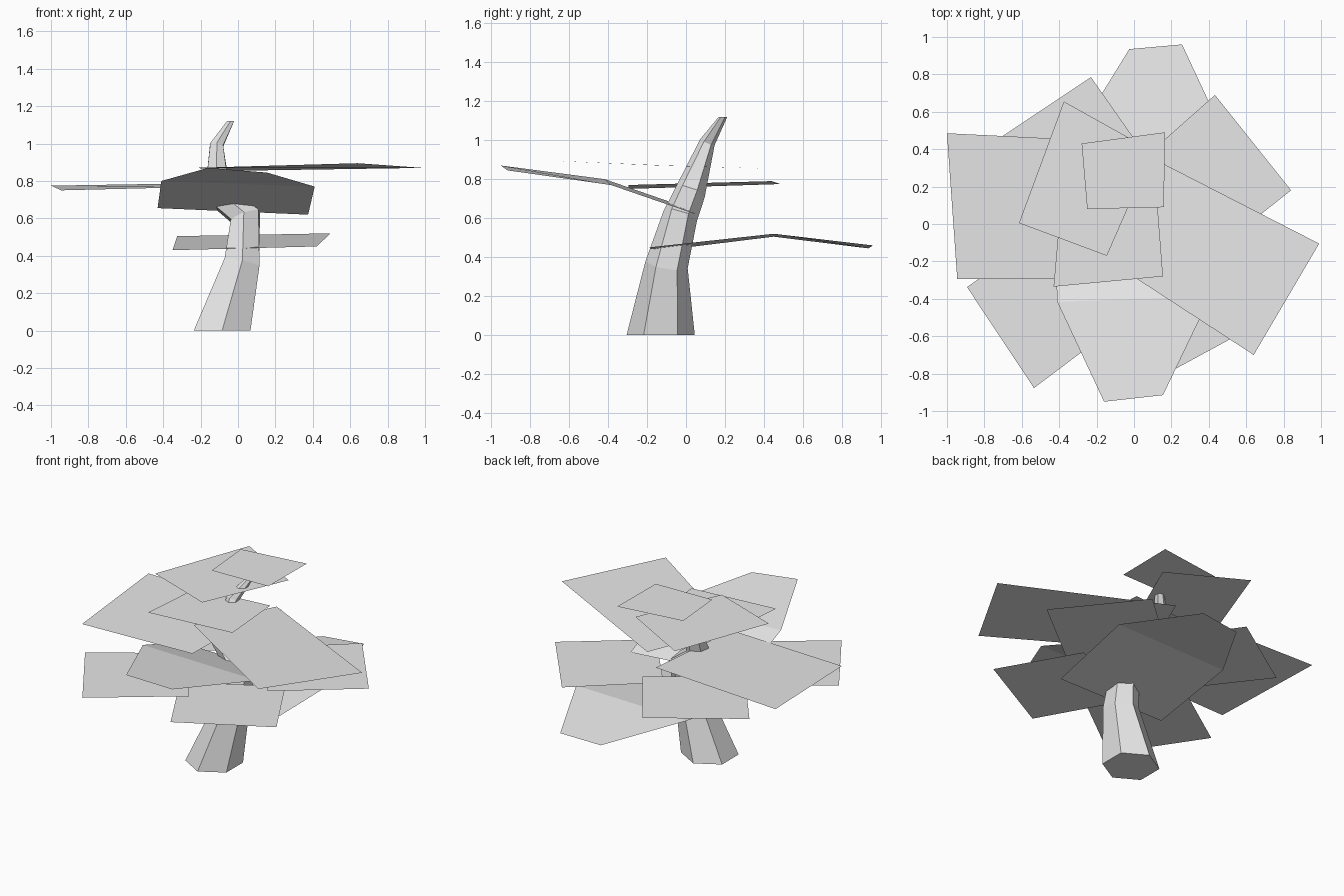
import bpy
import bmesh
from math import cos, sin, pi
from mathutils import Vector

# Remove the default object
default_cube = bpy.data.objects.get("Cube")
if default_cube:
    bpy.data.objects.remove(default_cube, do_unlink=True)

# One plain material for the whole tree
grey = bpy.data.materials.new("light_grey")
grey.use_nodes = True
colour = (0.8, 0.8, 0.8, 1)
grey.diffuse_color = colour
grey.node_tree.nodes["Principled BSDF"].inputs["Base Color"].default_value = colour


def add_object(name, bm):
    mesh = bpy.data.meshes.new(name)
    bm.to_mesh(mesh)
    bm.free()
    mesh.materials.append(grey)
    obj = bpy.data.objects.new(name, mesh)
    bpy.context.collection.objects.link(obj)
    return obj


def sheet(name, rows):
    """Foliage sheet: rows of (left, right) points joined by quads facing up."""
    bm = bmesh.new()
    pairs = [[bm.verts.new(p) for p in row] for row in rows]
    for (a, b), (c, d) in zip(pairs, pairs[1:]):
        face = bm.faces.new((a, b, d, c))
        face.normal_update()
        if face.normal.z < 0:
            face.normal_flip()
    return add_object(name, bm)


def flat_sheet(name, height, outer, inner):
    """Level foliage sheet from its outer and inner edges."""
    sheet(name, [[(x, y, height) for x, y in edge] for edge in (outer, inner)])


def trunk(name, path, sides=6):
    """Bent, tapering trunk: rings square to the path, bottom ring level."""
    points = [Vector(p[:3]) for p in path]
    bm = bmesh.new()
    rings = []
    for i, (point, step) in enumerate(zip(points, path)):
        before = points[max(i - 1, 0)]
        after = points[min(i + 1, len(points) - 1)]
        level = i in (0, len(points) - 1)
        axis = Vector((0, 0, 1)) if level else (after - before).normalized()
        across = Vector((0, 1, 0)).cross(axis).normalized()
        forward = axis.cross(across)
        ring = []
        for k in range(sides):
            turn = 2 * pi * k / sides
            offset = across * sin(turn) + forward * cos(turn)
            ring.append(bm.verts.new(point + offset * step[3]))
        rings.append(ring)
    for low, high in zip(rings, rings[1:]):
        for k in range(sides):
            n = (k + 1) % sides
            bm.faces.new((low[k], low[n], high[n], high[k]))
    bm.faces.new(rings[0])
    bm.faces.new(rings[-1])
    bmesh.ops.recalc_face_normals(bm, faces=bm.faces)
    return add_object(name, bm)


# Trunk path: x, y, z, radius
trunk("trunk", [
    (-0.085, -0.13, 0, 0.175),
    (0.02, -0.1, 0.36, 0.11),
    (0.04, -0.03, 0.61, 0.09),
    (-0.11, 0.02, 0.73, 0.08),
    (-0.115, 0.11, 0.99, 0.04),
    (-0.04, 0.19, 1.12, 0.022),
])

# Level sheets in the crown
flat_sheet("crown_top", 1.15,
           [(-0.28, 0.43), (0.165, 0.49)], [(-0.25, 0.08), (0.16, 0.09)])
flat_sheet("crown_upper_back", 1.06,
           [(-0.375, 0.655), (-0.615, 0.005)], [(0.1, 0.39), (-0.145, -0.17)])
flat_sheet("crown_upper_front", 0.98,
           [(-0.43, -0.335), (0.155, -0.28)], [(-0.39, 0.12), (0.12, 0.17)])

# Level sheets around the lower tier
flat_sheet("lower_back_right", 0.625,
           [(-0.23, 0.785), (-0.767, 0.427)], [(0.11, 0.3), (-0.4, -0.05)])
flat_sheet("lower_back_left", 0.615,
           [(0.84, 0.18), (0.433, 0.69)], [(0.36, -0.2), (-0.03, 0.28)])
flat_sheet("lower_front_right", 0.59,
           [(-0.893, -0.337), (-0.535, -0.877)], [(-0.37, 0.02), (-0.02, -0.49)])
flat_sheet("lower_front_left", 0.583,
           [(0.093, -0.844), (0.66, -0.537)], [(-0.19, -0.34), (0.37, -0.03)])

# Slightly tilted side sheets
sheet("side_left", [
    [(0.99, -0.105, 0.87), (0.64, -0.7, 0.895)],
    [(0.005, 0.4, 0.855), (-0.235, -0.13, 0.87)],
])
sheet("side_right", [
    [(-1, 0.485, 0.775), (-0.945, -0.295, 0.75)],
    [(-0.085, 0.44, 0.79), (-0.13, -0.295, 0.77)],
])

# Folded sheets reaching out front and back
sheet("folded_front", [
    [(-0.16, -0.95, 0.87), (0.155, -0.915, 0.845)],
    [(-0.41, -0.417, 0.8), (0.41, -0.385, 0.77)],
    [(-0.43, 0, 0.655), (0.375, 0.05, 0.62)],
])
sheet("folded_back", [
    [(-0.025, 0.935, 0.445), (0.257, 0.96, 0.46)],
    [(-0.325, 0.45, 0.505), (0.495, 0.45, 0.52)],
    [(-0.35, -0.16, 0.43), (0.42, -0.19, 0.45)],
])
